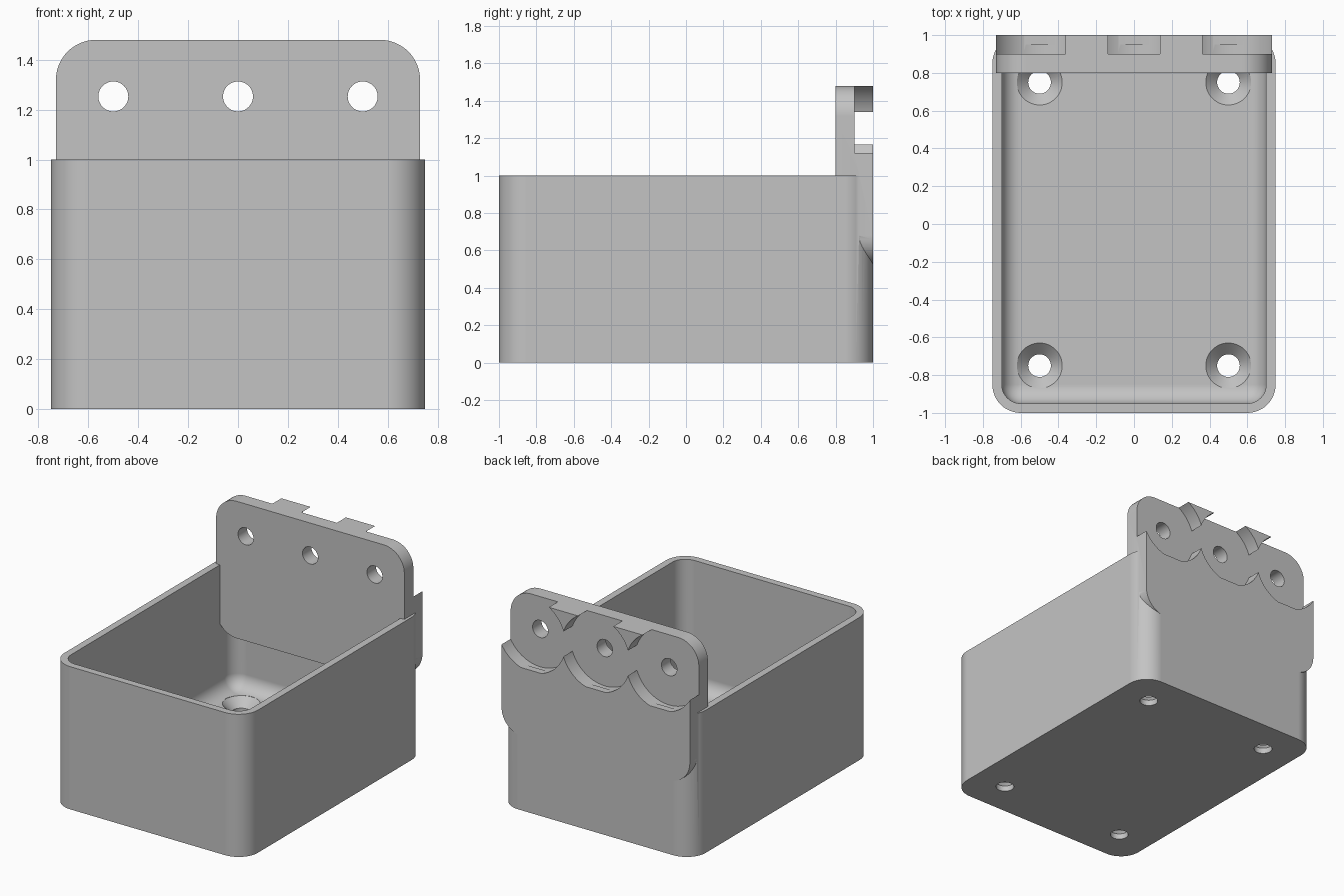
import bpy, bmesh, math
from mathutils import Matrix, Vector

cube = bpy.data.objects.get("Cube")
if cube:
    bpy.data.objects.remove(cube, do_unlink=True)

GREY = (0.55, 0.55, 0.55, 1)
grey = bpy.data.materials.new("plain_grey")
grey.use_nodes = True
grey.diffuse_color = GREY
grey.node_tree.nodes["Principled BSDF"].inputs["Base Color"].default_value = GREY


def finish(name, bm):
    bmesh.ops.recalc_face_normals(bm, faces=bm.faces)
    mesh = bpy.data.meshes.new(name)
    bm.to_mesh(mesh)
    bm.free()
    mesh.materials.append(grey)
    obj = bpy.data.objects.new(name, mesh)
    bpy.context.collection.objects.link(obj)
    return obj


def rounded_box(name, low, high, radius, pick):
    """Box whose edges chosen by pick(direction, midpoint) are rounded."""
    low, high = Vector(low), Vector(high)
    size = high - low
    bm = bmesh.new()
    bmesh.ops.create_cube(bm, size=1)
    bmesh.ops.scale(bm, vec=size, verts=bm.verts)
    bmesh.ops.translate(bm, vec=(low + high) / 2, verts=bm.verts)
    edges = []
    for e in bm.edges:
        a, b = e.verts[0].co, e.verts[1].co
        if pick((b - a).normalized(), (a + b) / 2):
            edges.append(e)
    bmesh.ops.bevel(bm, geom=edges, offset=radius, offset_type='OFFSET',
                    segments=12, profile=0.5, affect='EDGES')
    return finish(name, bm)


def lathe(name, profile, place, sides=48):
    """Solid of revolution about z from (radius, height) pairs, then placed."""
    bm = bmesh.new()
    rings = []
    for r, z in profile:
        rings.append([bm.verts.new((r * math.cos(t), r * math.sin(t), z))
                      for t in (math.tau * i / sides for i in range(sides))])
    for lower, upper in zip(rings, rings[1:]):
        for i in range(sides):
            j = (i + 1) % sides
            bm.faces.new((lower[i], lower[j], upper[j], upper[i]))
    bm.faces.new(rings[0][::-1])
    bm.faces.new(rings[-1])
    bmesh.ops.transform(bm, matrix=place, verts=bm.verts)
    return finish(name, bm)


def combine(target, other, operation):
    """Apply an exact boolean and discard the second object."""
    mod = target.modifiers.new("combine", 'BOOLEAN')
    mod.operation, mod.solver, mod.object = operation, 'EXACT', other
    bpy.context.view_layer.update()
    graph = bpy.context.evaluated_depsgraph_get()
    result = bpy.data.meshes.new_from_object(target.evaluated_get(graph))
    target.modifiers.clear()
    target.data = result
    bpy.data.objects.remove(other, do_unlink=True)


# Open tray with rounded corners and a filleted floor
tray = rounded_box("wall_mount_bin", (-0.75, -1, 0), (0.75, 1, 1), 0.15,
                   lambda d, m: abs(d.z) > 0.9)
cavity = rounded_box("cavity", (-0.7, -0.95, 0.1), (0.7, 0.95, 1.3), 0.1,
                     lambda d, m: m.z < 1.2)
combine(tray, cavity, 'DIFFERENCE')

# Countersunk screw holes in the floor
screw = [(0.06, -0.1), (0.06, 0.04), (0.12, 0.1), (0.12, 0.3)]
for x in (-0.5, 0.5):
    for y in (-0.75, 0.75):
        cutter = lathe("screw_cutter", screw, Matrix.Translation((x, y, 0)))
        combine(tray, cutter, 'DIFFERENCE')

# Back plate with round scoops and bolt holes
plate = rounded_box("back_plate", (-0.73, 0.8, 0.52), (0.73, 1, 1.48), 0.16,
                    lambda d, m: abs(d.y) > 0.9)
bolt = [(0.06, -0.5), (0.06, 0.5)]
scoop = [(0.265, -0.4), (0.265, -0.1)]
for x in (-0.5, 0, 0.5):
    place = Matrix.Translation((x, 0.8, 1.253)) @ Matrix.Rotation(math.pi / 2, 4, 'X')
    combine(plate, lathe("scoop_cutter", scoop, place, 96), 'DIFFERENCE')
    combine(plate, lathe("bolt_cutter", bolt, place), 'DIFFERENCE')

combine(tray, plate, 'UNION')

# Smooth curves, flat walls
bpy.ops.object.select_all(action='DESELECT')
tray.select_set(True)
bpy.context.view_layer.objects.active = tray
bpy.ops.object.shade_smooth_by_angle(angle=math.radians(30))
weighted = tray.modifiers.new("flat_walls", 'WEIGHTED_NORMAL')
weighted.keep_sharp = True
